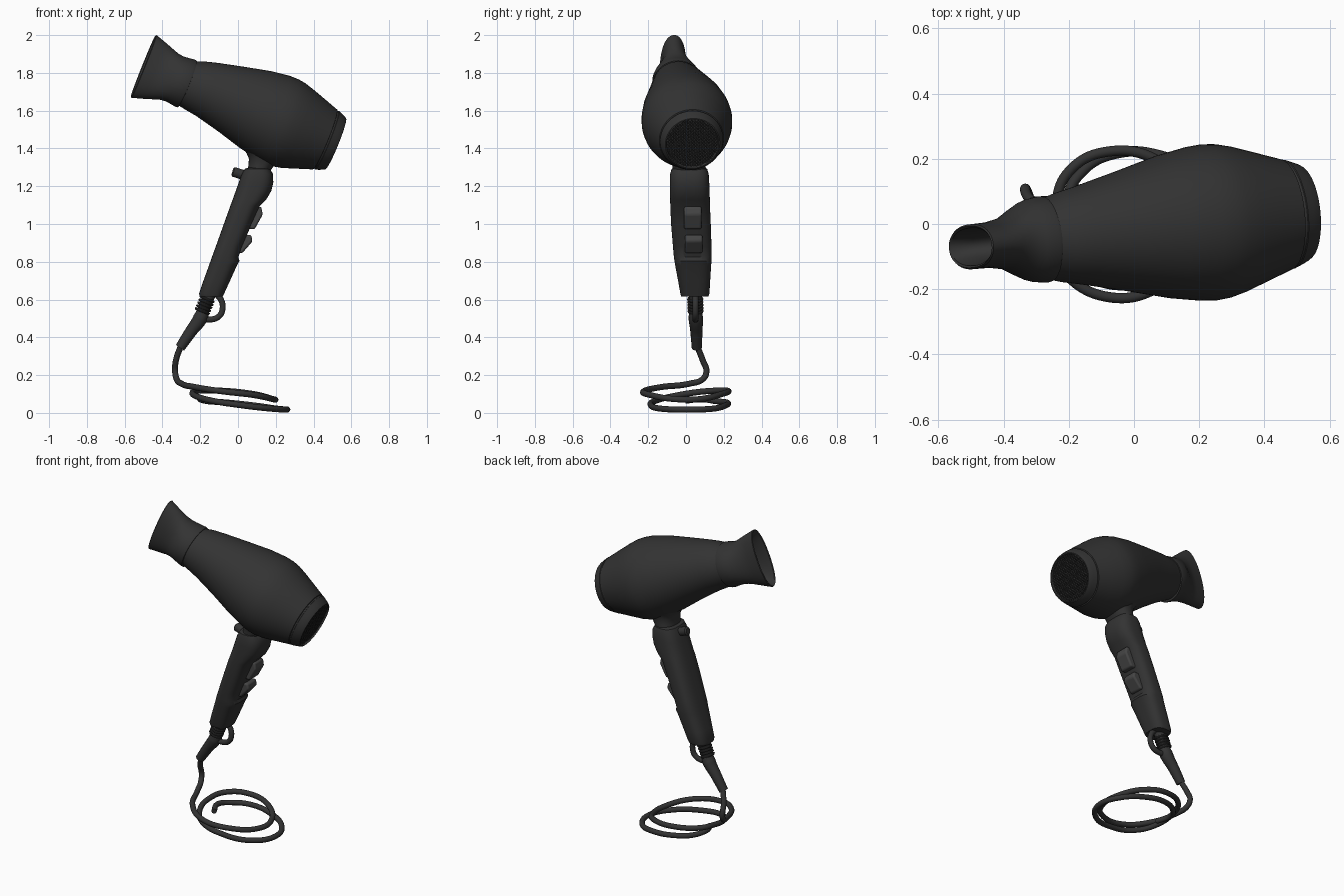
import bpy, bmesh, math
from mathutils import Vector, Matrix

if "Cube" in bpy.data.objects:
    bpy.data.objects.remove(bpy.data.objects["Cube"])

def material(name, v):
    m = bpy.data.materials.new(name)
    m.diffuse_color = (v, v, v, 1)
    m.use_nodes = True
    m.node_tree.nodes["Principled BSDF"].inputs["Base Color"].default_value = m.diffuse_color
    return m

DARK = material("dark_plastic", 0.033)
LIGHT = material("switch_plastic", 0.06)

def finish(ob, mat=DARK, angle=35):
    ob.data.materials.append(mat)
    bpy.ops.object.select_all(action='DESELECT')
    ob.select_set(True)
    bpy.context.view_layer.objects.active = ob
    bpy.ops.object.shade_smooth_by_angle(angle=math.radians(angle))
    return ob

def from_bmesh(name, bm):
    bmesh.ops.recalc_face_normals(bm, faces=bm.faces)
    me = bpy.data.meshes.new(name)
    bm.to_mesh(me)
    bm.free()
    ob = bpy.data.objects.new(name, me)
    bpy.context.collection.objects.link(ob)
    return ob

def loft(name, sections, U, V, n=64):
    """sections: (centre, half size along U, half size along V, superellipse power)"""
    bm = bmesh.new()
    rings = []
    for c, a, b, p in sections:
        ring = []
        for i in range(n):
            t = 2 * math.pi * i / n
            cu, sv = math.cos(t), math.sin(t)
            u = math.copysign(abs(cu) ** (2 / p), cu) * a
            v = math.copysign(abs(sv) ** (2 / p), sv) * b
            ring.append(bm.verts.new(Vector(c) + U * u + V * v))
        rings.append(ring)
    for r, s in zip(rings, rings[1:]):
        for i in range(n):
            j = (i + 1) % n
            bm.faces.new((r[i], r[j], s[j], s[i]))
    bm.faces.new(rings[0])
    bm.faces.new(rings[-1])
    return finish(from_bmesh(name, bm))

def tube(name, pts, r, radii=None):
    cu = bpy.data.curves.new(name, 'CURVE')
    cu.dimensions = '3D'
    cu.bevel_depth, cu.bevel_resolution = r, 5
    cu.resolution_u, cu.use_fill_caps = 10, True
    sp = cu.splines.new('BEZIER')
    sp.bezier_points.add(len(pts) - 1)
    for i, (bp, p) in enumerate(zip(sp.bezier_points, pts)):
        bp.co = p
        bp.handle_left_type = bp.handle_right_type = 'AUTO'
        bp.radius = radii[i] / r if radii else 1
    ob = bpy.data.objects.new(name, cu)
    bpy.context.collection.objects.link(ob)
    bpy.ops.object.select_all(action='DESELECT')
    ob.select_set(True)
    bpy.context.view_layer.objects.active = ob
    bpy.ops.object.convert(target='MESH')
    return finish(bpy.context.view_layer.objects.active)

def prism(name, xz, y0, y1, bevel):
    bm = bmesh.new()
    f = bm.faces.new([bm.verts.new((x, y0, z)) for x, z in xz])
    ext = bmesh.ops.extrude_face_region(bm, geom=[f])
    bmesh.ops.translate(bm, vec=(0, y1 - y0, 0),
                        verts=[v for v in ext['geom'] if isinstance(v, bmesh.types.BMVert)])
    ob = from_bmesh(name, bm)
    m = ob.modifiers.new("bevel", 'BEVEL')
    m.width, m.segments = bevel, 3
    return finish(ob, LIGHT)

# Barrel frame: tilted down and slightly turned
P0 = Vector((-0.50, -0.07, 1.835))
D = Vector((1.02, 0.105, -0.415)).normalized()
SIDE = Vector((0, 0, 1)).cross(D).normalized()
UP = D.cross(SIDE)
X, Y, Z = Vector((1, 0, 0)), Vector((0, 1, 0)), Vector((0, 0, 1))

# Barrel: (distance, radius, vertical offset)
barrel = [(.19, .115, 0), (.24, .122, .002), (.29, .137, .008), (.36, .152, .013),
          (.5, .185, .014), (.64, .22, .011), (.74, .237, .008), (.79, .2405, .005),
          (.83, .237, .003), (.88, .225, .001), (.955, .2, .002), (1.04, .171, .003),
          (1.042, .165, .003), (1.05, .165, .003), (1.052, .168, .003), (1.075, .159, .003),
          (1.093, .151, .003), (1.102, .145, .003), (1.103, .139, .003), (1.085, .135, .003)]
loft("barrel", [(P0 + D * t + UP * o, r, r, 2) for t, r, o in barrel], UP, SIDE)

# Rear intake mesh
bm = bmesh.new()
bmesh.ops.create_grid(bm, x_segments=24, y_segments=24, size=0.15)
bmesh.ops.delete(bm, geom=[v for v in bm.verts if v.co.length > 0.14], context='VERTS')
rot = Matrix((UP, SIDE, D)).transposed().to_4x4()
bm.transform(Matrix.Translation(P0 + D * 1.093 + UP * .003) @ rot @ Matrix.Rotation(math.pi / 4, 4, 'Z'))
grille = from_bmesh("intake_grille", bm)
w = grille.modifiers.new("wire", 'WIREFRAME')
w.thickness = 0.005
finish(grille)

# Concentrator nozzle, hollow slot: (distance, half height, half width, power)
nozzle = [(.12, .10, .05, 2), (.06, .135, .048, 2.1), (0.002, .168, .058, 2.2),
          (-.002, .175, .064, 2.2), (.002, .179, .069, 2.2), (.06, .161, .07, 2.1),
          (.11, .144, .08, 2), (.145, .132, .103, 2), (.175, .128, .12, 2),
          (.2, .13, .128, 2), (.24, .135, .133, 2), (.25, .133, .131, 2), (.252, .118, .118, 2)]
loft("nozzle", [(P0 + D * t, a, b, p) for t, a, b, p in nozzle], UP, SIDE)

def column(name, rows, p):
    loft(name, [(((x0 + x1) / 2, yc, z), (x1 - x0) / 2, hw, p) for z, x0, x1, yc, hw in rows], X, Y)

# Neck flaring into barrel: (z, x min, x max, y centre, half width)
column("neck", [(1.27, .05, .165, .018, .088), (1.31, .055, .19, .016, .088),
                (1.345, .058, .215, .014, .092), (1.375, .045, .24, .012, .105),
                (1.41, .02, .26, .01, .125), (1.47, -.01, .27, .008, .14)], 2.3)

# Handle with recessed switch panel at the back
column("handle", [(1.3, .06, .155, .018, .075), (1.292, .036, .17, .018, .094),
                  (1.265, .02, .185, .018, .102), (1.22, .004, .187, .019, .104),
                  (1.175, -.012, .176, .02, .105), (1.13, -.028, .15, .021, .105),
                  (1.095, -.041, .115, .022, .105), (1.0, -.075, .072, .026, .105),
                  (.88, -.118, .022, .033, .102), (.825, -.138, .002, .036, .1),
                  (.805, -.145, .008, .037, .098), (.78, -.154, -.006, .038, .095),
                  (.7, -.183, -.042, .043, .085), (.632, -.206, -.073, .047, .077),
                  (.617, -.203, -.08, .047, .072)], 2.8)

# Switches
prism("upper_switch", [(.03, 1.09), (.123, 1.092), (.131, 1.05), (.088, .972), (.03, .975)], -.01, .082, .01)
prism("lower_switch", [(-.01, .94), (.07, .943), (.077, .908), (.022, .845), (-.05, .85)], -.005, .087, .01)

# Front push button
c0, c1 = Vector((-.03, .02, 1.278)), Vector((.06, .02, 1.25))
ax = (c1 - c0).normalized()
loft("push_button", [(c0, .018, .018, 2), (c0 + ax * .007, .026, .026, 2), (c1, .026, .026, 2)],
     ax.cross(Y), Y, 24)

# Cord strain relief with ribs
tube("strain_relief", [(-.145, .048, .64), (-.178, .05, .56), (-.2, .052, .5), (-.25, .055, .43), (-.307, .057, .345)],
     .03, [.033, .031, .039, .032, .027])
ribdir = Vector((-.033, .002, -.08)).normalized()
for i in range(5):
    bpy.ops.mesh.primitive_torus_add(location=Vector((-.163, .049, .602)) + ribdir * .017 * i,
                                     rotation=ribdir.to_track_quat('Z', 'Y').to_euler(),
                                     major_radius=.036, minor_radius=.007, major_segments=32, minor_segments=8)
    rib = bpy.context.object
    rib.name = "relief_rib_%d" % (i + 1)
    finish(rib)

# Hanging loop
tube("hanging_loop", [(-.115, .05, .63), (-.088, .05, .595), (-.082, .05, .55),
                      (-.1, .05, .512), (-.14, .05, .495), (-.2, .05, .5)], .016)

# Coiled power cord
tube("power_cord", [
    (-.3, .057, .36), (-.328, .088, .28), (-.333, .108, .22), (-.325, .09, .18), (-.3, .02, .155),
    (-.23, -.13, .137), (-.09, -.222, .115), (.08, -.19, .095), (.185, -.06, .073), (.185, .07, .073),
    (.08, .19, .1), (-.08, .222, .117), (-.2, .16, .118), (-.238, .06, .11), (-.225, -.06, .09),
    (-.14, -.16, .065), (.02, -.185, .04), (.18, -.13, .022), (.26, 0, .018), (.21, .14, .022),
    (.08, .21, .04), (-.06, .215, .055), (-.16, .16, .062), (-.2, .08, .072), (-.17, .0, .065)], .016)
